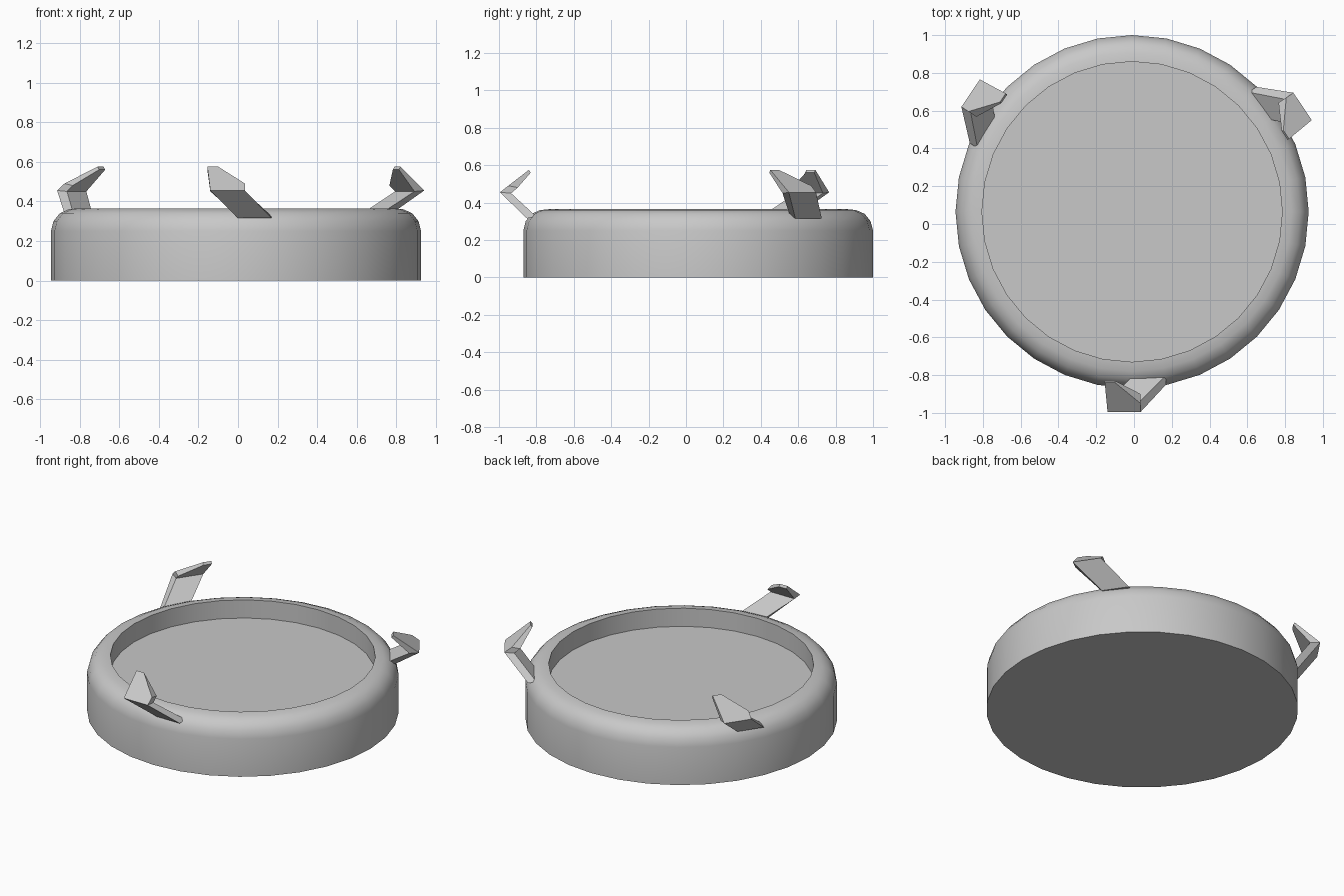
import bpy, bmesh, math
from mathutils import Matrix, Vector

cube = bpy.data.objects.get("Cube")
if cube:
    bpy.data.objects.remove(cube)

CENTER = Vector((-0.01, 0.065, 0))
SIDES = 32

grey = bpy.data.materials.new("plain_grey")
grey.use_nodes = True
colour = (0.58, 0.58, 0.58, 1)
grey.diffuse_color = colour
grey.node_tree.nodes["Principled BSDF"].inputs["Base Color"].default_value = colour


def add_object(name, bm):
    bmesh.ops.recalc_face_normals(bm, faces=bm.faces)
    mesh = bpy.data.meshes.new(name)
    bm.to_mesh(mesh)
    bm.free()
    mesh.materials.append(grey)
    obj = bpy.data.objects.new(name, mesh)
    bpy.context.collection.objects.link(obj)
    return obj


# Round dish: lathed wall with a rounded shoulder, a recess and a flat floor
profile = [(0.935, 0), (0.935, 0.25), (0.922, 0.3), (0.89, 0.34),
           (0.845, 0.36), (0.795, 0.365), (0.795, 0.245)]
bm = bmesh.new()
rings = []
for r, z in profile:
    angles = [math.tau * i / SIDES for i in range(SIDES)]
    rings.append([bm.verts.new(CENTER + Vector((r * math.cos(a), r * math.sin(a), z)))
                  for a in angles])
for low, high in zip(rings, rings[1:]):
    for i in range(SIDES):
        j = (i + 1) % SIDES
        bm.faces.new((low[i], low[j], high[j], high[i]))
bm.faces.new(rings[0][::-1])
bm.faces.new(rings[-1])
dish = add_object("round_dish", bm)
bpy.ops.object.select_all(action='DESELECT')
dish.select_set(True)
bpy.context.view_layer.objects.active = dish
bpy.ops.object.shade_smooth_by_angle(angle=math.radians(35))

# Bent prong: slanted arm rising outward, then a clipped plate leaning inward
outer = [(0, -0.85, 0.315), (0.17, -0.85, 0.315), (0.035, -0.995, 0.455),
         (0.035, -0.95, 0.49), (-0.1, -0.84, 0.575), (-0.155, -0.84, 0.575),
         (-0.14, -0.995, 0.455)]
inner = [(0, -0.8, 0.325), (0.17, -0.8, 0.325), (0.035, -0.935, 0.45),
         (0.035, -0.9, 0.48), (-0.1, -0.83, 0.56), (-0.155, -0.83, 0.56),
         (-0.14, -0.935, 0.45)]


def add_prong(name, degrees):
    bm = bmesh.new()
    front = [bm.verts.new(p) for p in outer]
    back = [bm.verts.new(p) for p in inner]
    for side in (front, back):
        bm.faces.new([side[i] for i in (0, 1, 2, 6)])
        bm.faces.new(side[2:])
    for i in range(len(front)):
        j = (i + 1) % len(front)
        bm.faces.new((front[i], front[j], back[j], back[i]))
    bmesh.ops.rotate(bm, verts=bm.verts, cent=CENTER,
                     matrix=Matrix.Rotation(math.radians(degrees), 3, 'Z'))
    add_object(name, bm)


for name, degrees in (("front_prong", 0), ("back_left_prong", 124), ("back_right_prong", -124)):
    add_prong(name, degrees)
